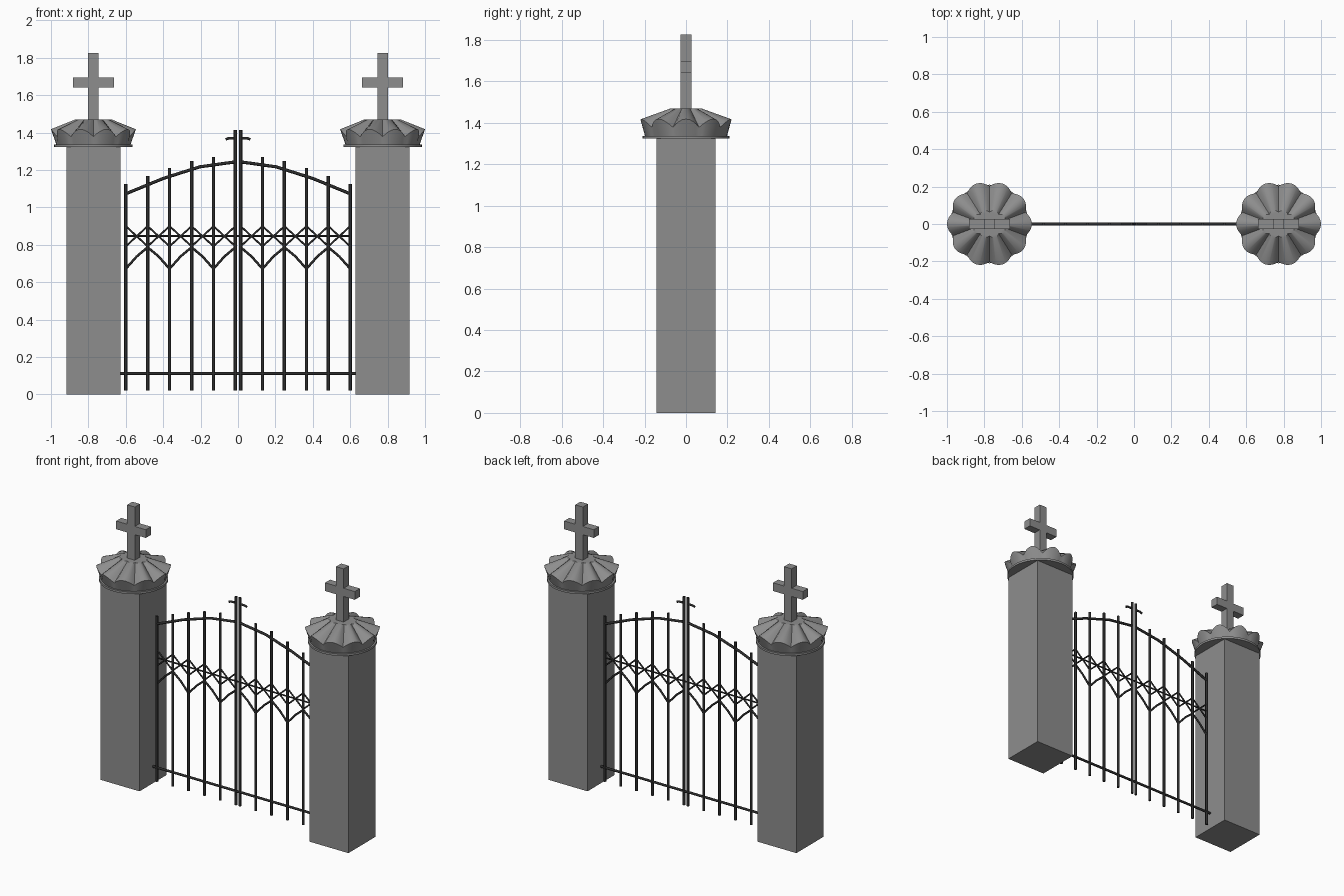
import bpy, bmesh, math

if "Cube" in bpy.data.objects:
    bpy.data.objects.remove(bpy.data.objects["Cube"])


def material(name, v):
    m = bpy.data.materials.new(name)
    m.diffuse_color = (v, v, v, 1)
    m.use_nodes = True
    m.node_tree.nodes["Principled BSDF"].inputs["Base Color"].default_value = m.diffuse_color
    return m


STONE = material("grey stone", 0.27)
IRON = material("black iron", 0.025)


def add_object(name, data, mat):
    data.materials.append(mat)
    ob = bpy.data.objects.new(name, data)
    bpy.context.collection.objects.link(ob)
    return ob


def box(name, x0, x1, y, z0, z1):
    bm = bmesh.new()
    bmesh.ops.create_cube(bm, size=1)
    for v in bm.verts:
        v.co = ((x0 + x1) / 2 + v.co.x * (x1 - x0), v.co.y * 2 * y,
                (z0 + z1) / 2 + v.co.z * (z1 - z0))
    me = bpy.data.meshes.new(name)
    bm.to_mesh(me)
    bm.free()
    return add_object(name, me, STONE)


def loft(name, rings, smooth=True):
    """Skin closed rings of equal length and cap both ends."""
    bm = bmesh.new()
    loops = [[bm.verts.new(p) for p in ring] for ring in rings]
    n = len(loops[0])
    for a, b in zip(loops, loops[1:]):
        for i in range(n):
            j = (i + 1) % n
            bm.faces.new((a[i], a[j], b[j], b[i]))
    bm.faces.new(loops[0][::-1])
    bm.faces.new(loops[-1])
    bmesh.ops.recalc_face_normals(bm, faces=bm.faces)
    for f in bm.faces:
        f.smooth = smooth
    me = bpy.data.meshes.new(name)
    bm.to_mesh(me)
    bm.free()
    me.set_sharp_from_angle(angle=math.radians(30))
    return add_object(name, me, STONE)


def rods(name, paths, radius):
    """Round iron rods along (x, z) paths, mirrored to both gate leaves."""
    cu = bpy.data.curves.new(name, 'CURVE')
    cu.dimensions = '3D'
    cu.bevel_depth = radius
    cu.bevel_resolution = 2
    cu.use_fill_caps = True
    for path in paths:
        for s in (-1, 1):
            sp = cu.splines.new('POLY')
            sp.points.add(len(path) - 1)
            for p, (x, z) in zip(sp.points, path):
                p.co = (s * x, 0, z, 1)
    return add_object(name, cu, IRON)


LOBES, SEG = 10, 8
N = LOBES * SEG


def cap_rings(cx):
    bottom, rim, top = [], [], []
    for i in range(N):
        # creases face front and back, lobes face left and right
        a = 2 * math.pi * i / N + math.pi / 2
        b = math.sin(math.pi * (i % SEG) / SEG)
        c, s = math.cos(a), math.sin(a)
        r = 0.203 + 0.024 * b
        t = 0.85 + 0.15 * b
        bottom.append((cx + 0.198 * c, 0.198 * s, 1.335))
        rim.append((cx + r * c, r * s, 1.378 + 0.04 * b))
        top.append((cx + 0.098 * t * c, 0.075 * t * s, 1.47))
    return bottom, rim, top


# Stone pillars with scalloped caps and crosses
for side, cx in (("left", -0.773), ("right", 0.773)):
    box(side + "_pillar", cx - 0.1445, cx + 0.1445, 0.1435, 0, 1.325)
    loft(side + "_cap_slab", [[(cx + 0.21 * math.cos(k * math.pi / 20),
                                0.21 * math.sin(k * math.pi / 20), z)
                               for k in range(40)] for z in (1.323, 1.337)])
    loft(side + "_scalloped_cap", cap_rings(cx))
    box(side + "_cross_post", cx - 0.028, cx + 0.028, 0.027, 1.46, 1.826)
    box(side + "_cross_arm", cx - 0.11, cx + 0.11, 0.0268, 1.641, 1.696)

# Upright gate bars
bar_x = [0.014, 0.131, 0.248, 0.366, 0.483, 0.6]
bar_top = [1.413, 1.27, 1.249, 1.211, 1.168, 1.126]
rods("gate_bars", [[(x, 0.02), (x, t)] for x, t in zip(bar_x, bar_top)], 0.0088)

# Rails and arched top
rods("bottom_rail", [[(0, 0.112), (0.63, 0.112)]], 0.008)
rods("middle_rail", [[(0, 0.847), (0.6, 0.847)]], 0.005)
rods("arched_top_rail", [[(0.012, 1.244), (0.205, 1.217), (0.4, 1.155), (0.6, 1.073)]], 0.0085)
rods("centre_cross_arm", [[(0.014, 1.37), (0.05, 1.37), (0.066, 1.364)]], 0.007)

# Diamond lattice band
lattice = []
for a, b in zip(bar_x, bar_x[1:]):
    lattice += [[(a, 0.9), (b, 0.792)], [(a, 0.792), (b, 0.9)]]
rods("diamond_lattice", lattice, 0.005)

# Zigzag of gently arched braces below the lattice
braces = []
for k, (a, b) in enumerate(zip(bar_x, bar_x[1:])):
    hi, lo = (a, b) if k % 2 == 0 else (b, a)
    braces.append([(hi, 0.787), ((hi + lo) / 2, 0.738), (lo, 0.672)])
rods("zigzag_braces", braces, 0.0065)
